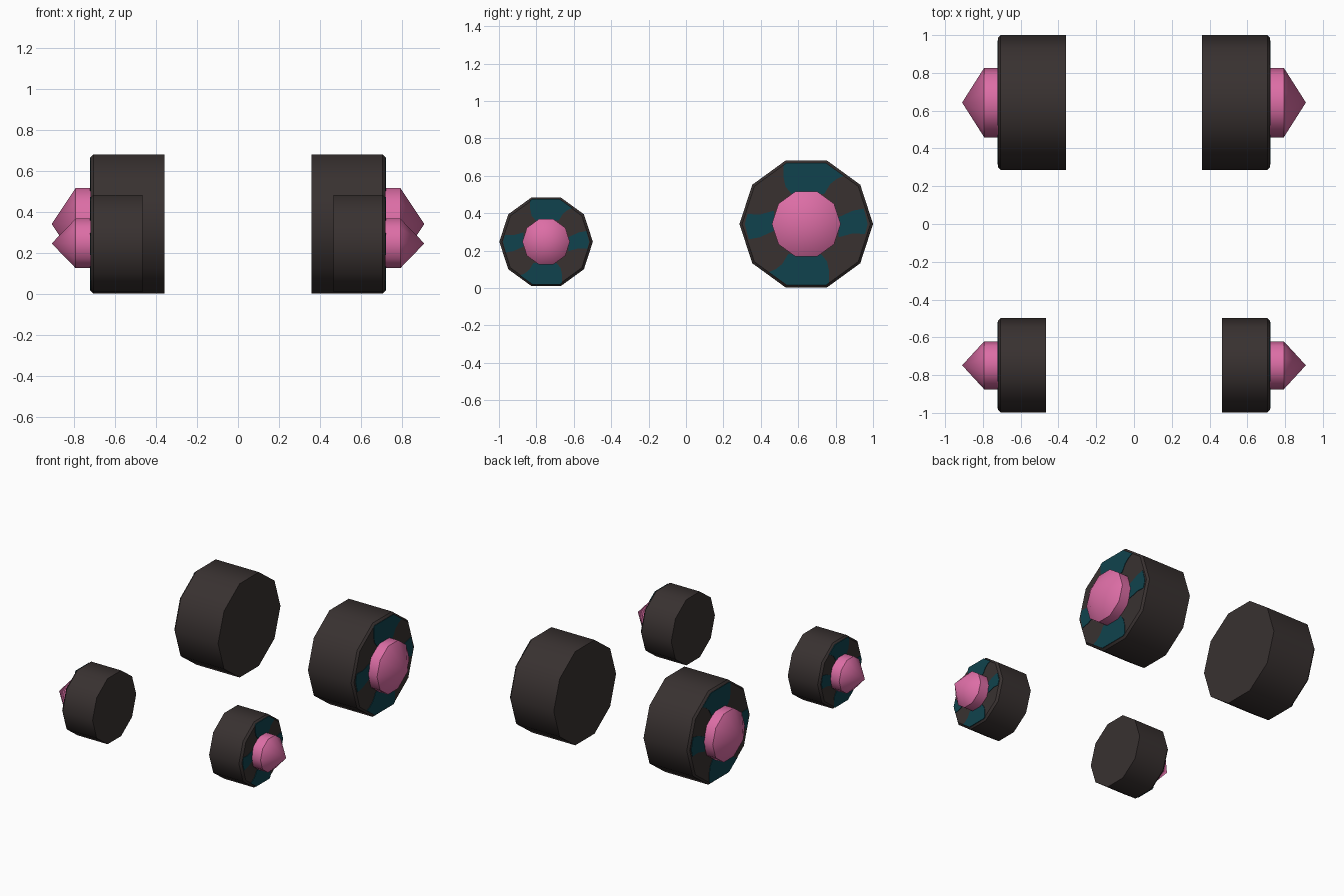
import bpy, bmesh, math

if "Cube" in bpy.data.objects:
    bpy.data.objects.remove(bpy.data.objects["Cube"])


def material(name, rgb):
    m = bpy.data.materials.new(name)
    m.diffuse_color = (*rgb, 1)
    m.use_nodes = True
    m.node_tree.nodes["Principled BSDF"].inputs["Base Color"].default_value = m.diffuse_color
    return m


RUBBER = material("dark brown rubber", (0.040, 0.031, 0.030))
TEAL = material("dark teal", (0.005, 0.055, 0.075))
PINK = material("pink", (0.72, 0.155, 0.38))
SIDES = 10


def finish(bm, name, mat):
    bmesh.ops.recalc_face_normals(bm, faces=bm.faces[:])
    me = bpy.data.meshes.new(name)
    bm.to_mesh(me)
    bm.free()
    me.materials.append(mat)
    for p in me.polygons:
        p.use_smooth = True
    me.set_sharp_from_angle(angle=math.radians(40))
    ob = bpy.data.objects.new(name, me)
    bpy.context.collection.objects.link(ob)
    return ob


def lathe(name, profile, y, z, side, mat):
    """Turn (x, radius) points about an axle along x; radius 0 is a tip."""
    bm = bmesh.new()
    rings = []
    for x, r in profile:
        n = SIDES if r > 0 else 1
        rings.append([bm.verts.new((side * x,
                                    y + r * math.cos(math.tau * i / SIDES),
                                    z + r * math.sin(math.tau * i / SIDES)))
                      for i in range(n)])
    for a, b in zip(rings, rings[1:]):
        for i in range(SIDES):
            j = (i + 1) % SIDES
            if len(b) == 1:
                bm.faces.new((a[i], a[j], b[0]))
            else:
                bm.faces.new((a[i], a[j], b[j], b[i]))
    for ring in (rings[0], rings[-1]):
        if len(ring) > 2:
            bm.faces.new(ring)
    return finish(bm, name, mat)


# outlines of the painted patches, in units of the wheel radius
TOP_PATCH = [(-.30, .91), (.29, .91), (.56, .72), (.46, .68), (.36, .60),
             (.27, .45), (-.22, .45), (-.31, .56), (-.34, .70), (-.34, .88)]
SIDE_PATCH = [(.48, .10), (.70, .20), (.86, .23), (.92, 0),
              (.88, -.15), (.70, -.14), (.48, -.20)]


def patches(name, x, r, y, z, side):
    """Thin teal plates on the outer face, repeated by a half turn."""
    bm = bmesh.new()
    for outline in (TOP_PATCH, SIDE_PATCH):
        for s in (1, -1):
            a, b = [[bm.verts.new((side * px, y + s * u * r, z + s * v * r))
                     for u, v in outline] for px in (x - .002, x + .003)]
            bm.faces.new(a)
            bm.faces.new(b)
            for i in range(len(a)):
                j = (i + 1) % len(a)
                bm.faces.new((a[i], a[j], b[j], b[i]))
    return finish(bm, name, TEAL)


# name, y, z, tyre radius, inner x, hub radius
WHEELS = [("rear", .643, .342, .357, .36, .184),
          ("front", -.748, .247, .25, .467, .127)]
OUT = .72

for label, y, z, r, inner, hub in WHEELS:
    for side, word in ((1, "right"), (-1, "left")):
        tag = f"{label}_{word}"
        # tyre with a small chamfer on the outer edge
        lathe(tag + "_tyre", [(inner, r), (OUT - .014, r), (OUT, r - .014)],
              y, z, side, RUBBER)
        patches(tag + "_rim_patches", OUT, r, y, z, side)
        # hub cap: short drum ending in a cone
        lathe(tag + "_hub_cap", [(OUT - .02, hub), (.793, hub), (.91, 0)],
              y, z, side, PINK)
